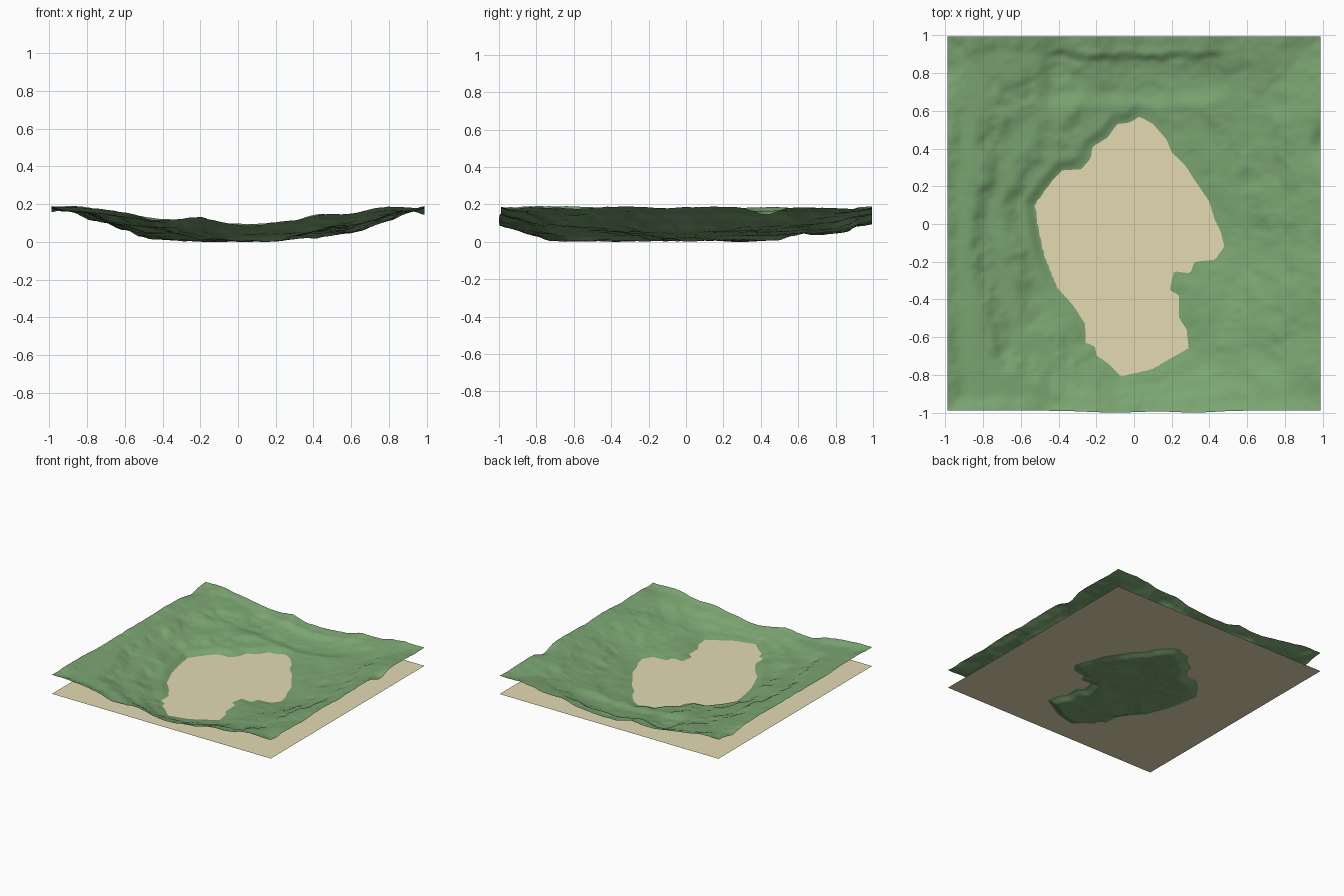
import bpy, math
from mathutils import Vector, noise

if "Cube" in bpy.data.objects:
    bpy.data.objects.remove(bpy.data.objects["Cube"])

WATER = 0.03
N = 150

# Shoreline, clockwise from the north tip
SHORE = [(.03, .57), (.1, .53), (.17, .45), (.2, .38), (.27, .31), (.33, .22), (.4, .12),
         (.43, .02), (.46, -.04), (.48, -.12), (.43, -.19), (.32, -.2), (.3, -.26),
         (.21, -.25), (.19, -.35), (.24, -.38), (.24, -.5), (.28, -.56), (.29, -.66),
         (.2, -.71), (.1, -.77), (-.07, -.81), (-.14, -.74), (-.2, -.7), (-.21, -.65),
         (-.26, -.63), (-.26, -.53), (-.32, -.44), (-.41, -.34), (-.48, -.17), (-.51, -.03),
         (-.53, .1), (-.46, .2), (-.38, .29), (-.28, .29), (-.23, .35), (-.22, .41),
         (-.14, .46), (-.09, .53), (-.02, .54)]
# Height of the outer land across x
RIM = [(-1, .187), (-.85, .187), (-.75, .175), (-.6, .15), (-.45, .12), (-.3, .12),
       (-.2, .13), (-.1, .105), (.05, .088), (.2, .105), (.3, .12), (.4, .145),
       (.6, .152), (.7, .175), (.8, .187), (1, .187)]


def interp(table, x):
    for (x0, z0), (x1, z1) in zip(table, table[1:]):
        if x <= x1:
            return z0 + (z1 - z0) * (x - x0) / (x1 - x0)
    return table[-1][1]


def smooth(t):
    t = min(max(t, 0), 1)
    return t * t * (3 - 2 * t)


def shore_distance(x, y):
    """Signed distance to the shoreline, negative in the lake."""
    best, inside = 9.0, False
    for i, (ax, ay) in enumerate(SHORE):
        bx, by = SHORE[i - 1]
        dx, dy = bx - ax, by - ay
        t = min(max(((x - ax) * dx + (y - ay) * dy) / (dx * dx + dy * dy), 0), 1)
        best = min(best, math.hypot(x - ax - t * dx, y - ay - t * dy))
        if (ay > y) != (by > y) and x < ax + (y - ay) * dx / dy:
            inside = not inside
    return -best if inside else best


def bump(x, y, cx, cy, sx, sy):
    return math.exp(-((x - cx) / sx) ** 2 - ((y - cy) / sy) ** 2)


def height(x, y):
    d = shore_distance(x, y)
    rough = noise.fractal(Vector((x * 4.5, y * 4.5, 3.7)), 0.8, 2.1, 4)
    if d < 0:
        # lake bed: deeper in the middle, shallow and lumpy towards the sides
        depth = 0.023 - 0.012 * smooth((abs(x + .03) - .24) / .16)
        bed = WATER - depth * smooth(-d / 0.07) + 0.009 * rough * smooth(-d / .06)
        return min(max(0, bed), WATER - min(-d, .05) * .1)
    edge = 1 - max(abs(x), abs(y))
    u = d / (d + edge)
    west = smooth((-x - .2) / .2)
    u = u ** (1.1 - .3 * west)
    # terraced banks, strongest in the west
    fade = smooth(d / .06) * smooth(edge / .1)
    u += (.02 + .025 * west) * math.sin(u * 6 * math.pi + 1.5 * rough) * fade
    h = WATER + (interp(RIM, x) - WATER) * u
    h += 0.011 * rough * smooth(d / 0.08)
    # steeper bank right at the west and north-west shore
    h += 0.016 * smooth(d / .07) * (1 - u) * smooth((.2 - x) / .3) * smooth((y + .4) / .3)
    # flat shelf ending in a step along the north side
    yy = y + .02 * rough
    h -= 0.022 * smooth((yy - .62) / .1) * smooth((.92 - yy) / .05) * smooth((.52 - abs(x)) / .12)
    # dips at the side edges
    h -= 0.04 * bump(x, y, 1, .42, .05, .1) + 0.025 * bump(x, y, -1, .82, .06, .1)
    return min(max(h, WATER + 0.05 * min(d, .1)), 0.19)


def material(name, color):
    m = bpy.data.materials.new(name)
    m.diffuse_color = (*color, 1)
    m.use_nodes = True
    m.node_tree.nodes["Principled BSDF"].inputs["Base Color"].default_value = m.diffuse_color
    return m


# Land: displaced grid, slightly bowed along its front edge
bpy.ops.mesh.primitive_grid_add(x_subdivisions=N, y_subdivisions=N, size=2)
land = bpy.context.object
land.name = "terrain"
for v in land.data.vertices:
    x, y = v.co.x * .99, v.co.y * .9925 + .0025
    z = height(x, y)
    bow = .01 * smooth((-y - .9) / .08) * (bump(x, 0, -.1, 0, .2, 1) + bump(x, 0, .32, 0, .15, 1))
    v.co = (x, y - min(bow, .01), z)
bpy.ops.object.shade_smooth()
land.data.materials.append(material("grass", (.20, .38, .17)))

# Water: flat sheet cutting through the basin
bpy.ops.mesh.primitive_plane_add(size=2, location=(0, .0025, WATER))
water = bpy.context.object
water.name = "water_sheet"
water.scale = (.99, .9925, 1)
water.data.materials.append(material("pale_water", (.78, .70, .45)))
